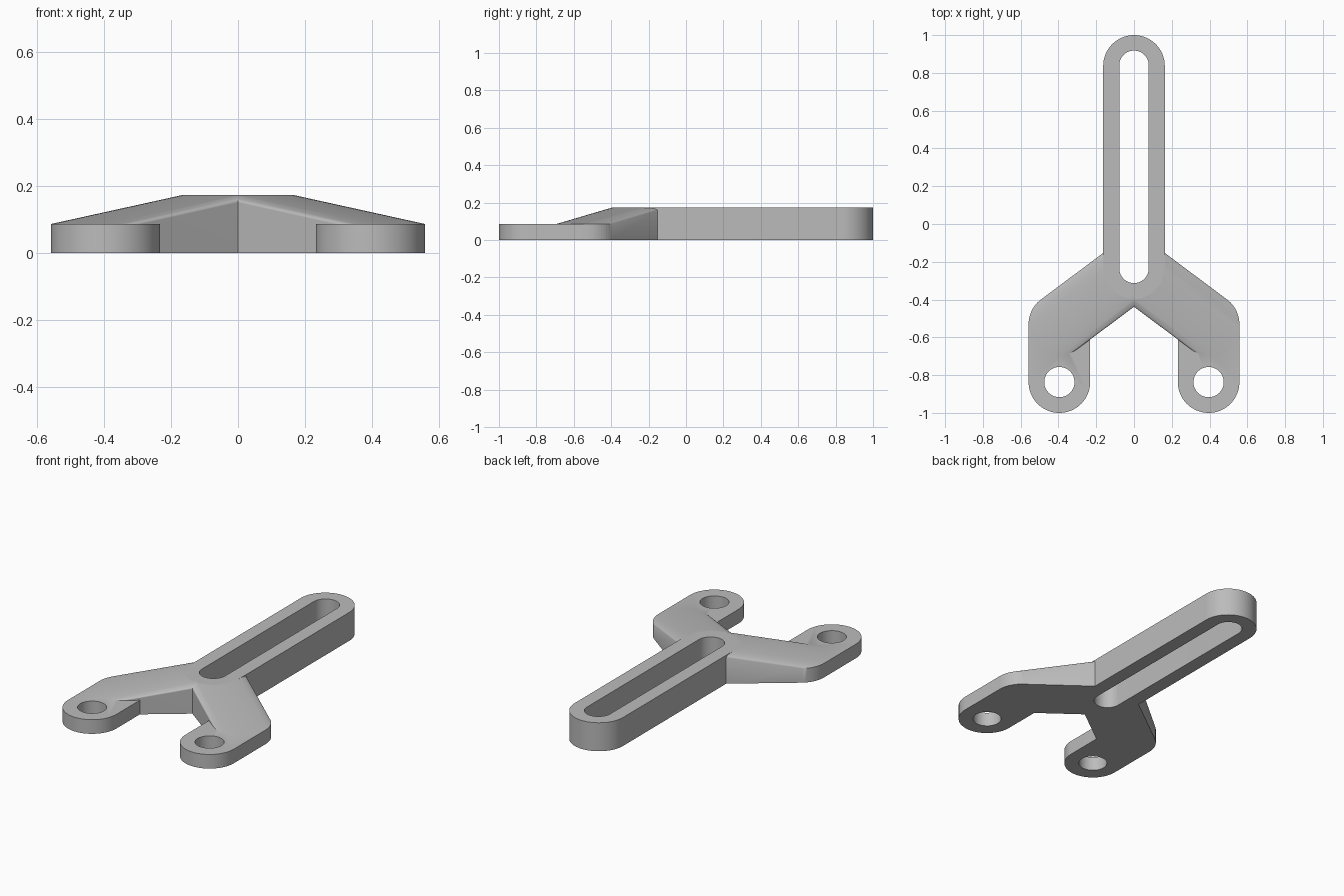
import bpy, bmesh, math

cube = bpy.data.objects.get("Cube")
if cube:
    bpy.data.objects.remove(cube, do_unlink=True)

R = 0.163            # outer radius of bar, arms and feet
TALL, LOW = 0.173, 0.086
FORK_Y = -0.235      # where the arms leave the bar
FOOT_X, KNEE_Y, HOLE_Y = 0.395, -0.53, -0.837
SEGMENTS = 64

steel = bpy.data.materials.new("plain grey")
steel.use_nodes = True
grey = (0.5, 0.5, 0.5, 1)
steel.diffuse_color = grey
steel.node_tree.nodes["Principled BSDF"].inputs["Base Color"].default_value = grey


def hull(name, posts, radius, bottom=0.0):
    """Convex solid around upright round posts given as (x, y, top)."""
    bm = bmesh.new()
    for x, y, top in posts:
        for i in range(SEGMENTS):
            a = math.tau * i / SEGMENTS
            for z in (bottom, top):
                bm.verts.new((x + radius * math.cos(a), y + radius * math.sin(a), z))
    result = bmesh.ops.convex_hull(bm, input=bm.verts)
    spare = {v for v in result["geom_interior"] + result["geom_unused"]
             if isinstance(v, bmesh.types.BMVert)}
    bmesh.ops.delete(bm, geom=list(spare), context='VERTS')
    bmesh.ops.dissolve_limit(bm, angle_limit=0.001, verts=bm.verts, edges=bm.edges)
    bmesh.ops.recalc_face_normals(bm, faces=bm.faces)
    mesh = bpy.data.meshes.new(name)
    bm.to_mesh(mesh)
    bm.free()
    mesh.materials.append(steel)
    obj = bpy.data.objects.new(name, mesh)
    bpy.context.collection.objects.link(obj)
    return obj


def combine(target, tool, operation):
    """Apply a boolean and discard the tool."""
    mod = target.modifiers.new(operation.lower(), 'BOOLEAN')
    mod.operation, mod.solver, mod.object = operation, 'EXACT', tool
    bpy.context.view_layer.objects.active = target
    bpy.ops.object.modifier_apply(modifier=mod.name)
    bpy.data.objects.remove(tool, do_unlink=True)


# Long bar with round ends
bracket = hull("forked_bracket", [(0, FORK_Y, TALL), (0, HOLE_Y * -1, TALL)], R)

# Tapering arms and flat feet
for side in (-1, 1):
    x = side * FOOT_X
    arm = hull("arm", [(0, FORK_Y, TALL), (x, KNEE_Y, LOW)], R)
    foot = hull("foot", [(x, KNEE_Y, LOW), (x, HOLE_Y, LOW)], R)
    combine(bracket, arm, 'UNION')
    combine(bracket, foot, 'UNION')

# Long slot and bolt holes
combine(bracket, hull("slot", [(0, FORK_Y, 1), (0, 0.84, 1)], 0.078, -1), 'DIFFERENCE')
for side in (-1, 1):
    hole = hull("bolt_hole", [(side * FOOT_X, HOLE_Y, 1)], 0.08, -1)
    combine(bracket, hole, 'DIFFERENCE')

# Smooth round walls, sharp rims
bpy.ops.object.select_all(action='DESELECT')
bracket.select_set(True)
bpy.context.view_layer.objects.active = bracket
bpy.ops.object.shade_smooth_by_angle(angle=math.radians(30))
